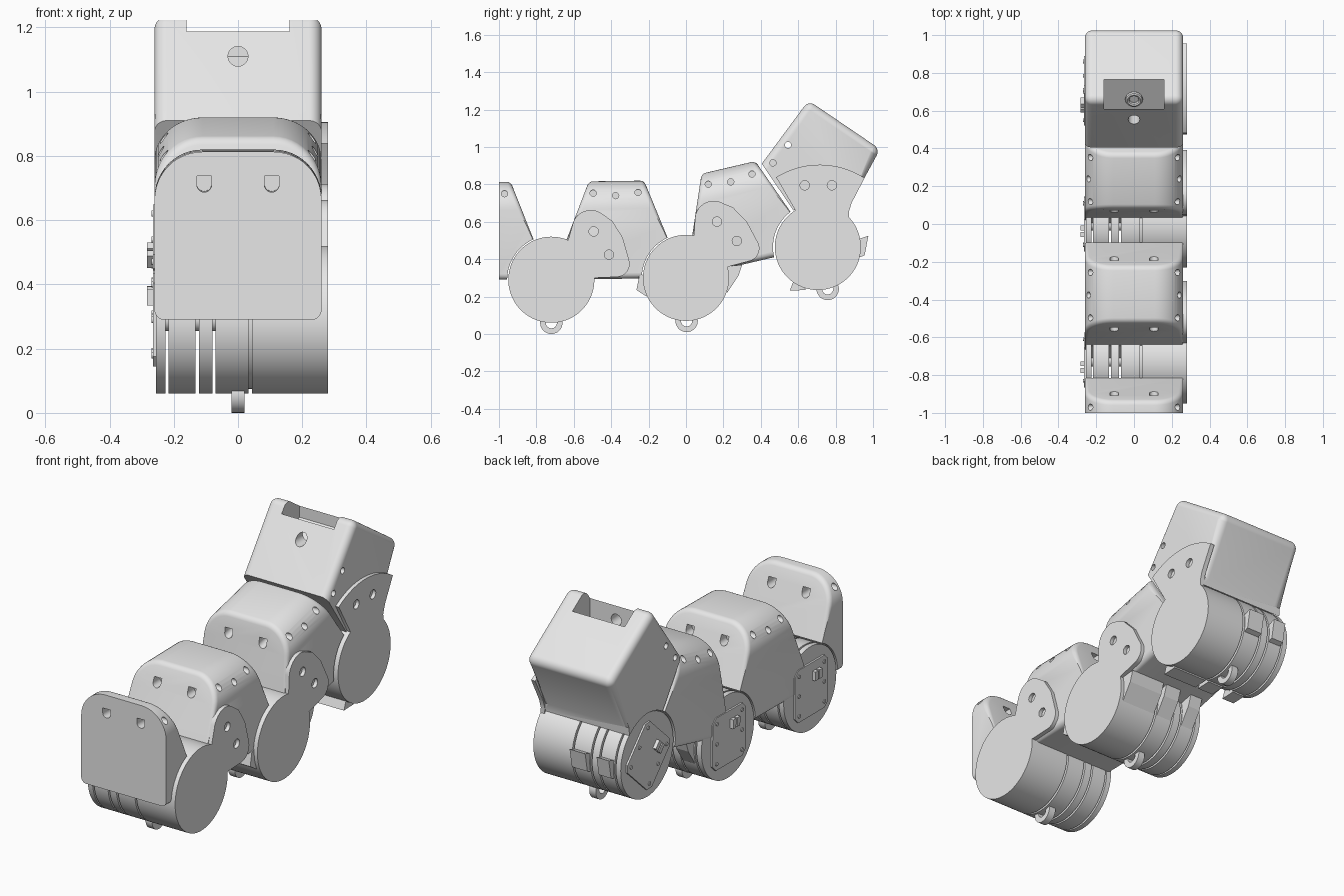
import bpy, bmesh, math
from mathutils import Matrix

cube = bpy.data.objects.get("Cube")
if cube:
    bpy.data.objects.remove(cube)

grey = bpy.data.materials.new("light grey plastic")
grey.use_nodes = True
grey.diffuse_color = (0.8, 0.8, 0.8, 1)
grey.node_tree.nodes["Principled BSDF"].inputs["Base Color"].default_value = (0.8, 0.8, 0.8, 1)

R = 0.23           # drum radius
HALF = 0.26        # half width of the hoods
PITCH = 0.72       # distance between joints
WORLD = Matrix()


def frame(y, z, degrees=0):
    return Matrix.Translation((0, y, z)) @ Matrix.Rotation(math.radians(degrees), 4, 'X')


def finish(bm, name, m=WORLD):
    bmesh.ops.recalc_face_normals(bm, faces=bm.faces)
    mesh = bpy.data.meshes.new(name)
    bm.to_mesh(mesh)
    bm.free()
    ob = bpy.data.objects.new(name, mesh)
    bpy.context.collection.objects.link(ob)
    mesh.transform(m)
    mesh.materials.append(grey)
    return ob


def extrude(bm, pts, a, b, axis='x'):
    """Prism: (y, z) points along x, or (x, z) points along y."""
    place = (lambda p, t: (t, *p)) if axis == 'x' else (lambda p, t: (p[0], t, p[1]))
    lo = [bm.verts.new(place(p, a)) for p in pts]
    hi = [bm.verts.new(place(p, b)) for p in pts]
    n = len(pts)
    faces = [bm.faces.new(lo), bm.faces.new(hi[::-1])]
    for i in range(n):
        j = (i + 1) % n
        faces.append(bm.faces.new((lo[i], hi[i], hi[j], lo[j])))
    bmesh.ops.recalc_face_normals(bm, faces=faces)


def arc(c, r, a0=0, a1=360, n=48):
    closed = a1 - a0 == 360
    steps = n if closed else n + 1
    return [(c[0] + r * math.cos(math.radians(a0 + (a1 - a0) * i / n)),
             c[1] + r * math.sin(math.radians(a0 + (a1 - a0) * i / n))) for i in range(steps)]


def prism(name, pts, a, b, m=WORLD, axis='x'):
    bm = bmesh.new()
    extrude(bm, pts, a, b, axis)
    return finish(bm, name, m)


def activate(ob):
    bpy.ops.object.select_all(action='DESELECT')
    ob.select_set(True)
    bpy.context.view_layer.objects.active = ob


def cut(ob, shapes, m=WORLD):
    """Subtract a list of (points, start, end, axis) prisms."""
    for shape in shapes:
        tool = prism("cutter", *shape[:3], m, shape[3])
        tool.hide_render = True
        mod = ob.modifiers.new("cut", 'BOOLEAN')
        mod.object, mod.solver = tool, 'EXACT'
        activate(ob)
        bpy.ops.object.modifier_apply(modifier=mod.name)
        bpy.data.objects.remove(tool)


def smooth(ob, degrees=32):
    activate(ob)
    bpy.ops.object.shade_smooth_by_angle(angle=math.radians(degrees))


def side_holes(centres, r=0.017):
    return [(arc(c, r, n=16), s * 0.19, s * 0.32, 'x') for c in centres for s in (-1, 1)]


def slots(y0, y1):
    return [(arc((s * 0.105, 0.42), 0.023, 180, 360, 10) + [(s * 0.105 + 0.023, 0.447), (s * 0.105 - 0.023, 0.447)],
             y0, y1, 'y') for s in (-1, 1)]


# Arched hood that wraps the next joint
def hood(name, m, front_end=False):
    w, low, top, r, q = HALF, 0.0, 0.523, 0.15, 0.03
    section = (arc((w - q, low + q), q, 270, 360, 5) + arc((w - r, top - r), r, 0, 90, 12)
               + arc((r - w, top - r), r, 90, 180, 12) + arc((q - w, low + q), q, 180, 270, 5))
    bm = bmesh.new()
    extrude(bm, section, 0.44 if front_end else 0, PITCH, 'y')
    planes = [((0, 0.503, top), (0, 0.308, 0.122))]
    if not front_end:
        planes.append(((0, 0.208, top), (0, -0.308, 0.123)))
    for co, no in planes:
        geom = bm.verts[:] + bm.edges[:] + bm.faces[:]
        res = bmesh.ops.bisect_plane(bm, geom=geom, plane_co=co, plane_no=no, clear_outer=True)
        rim = [e for e in res["geom_cut"] if isinstance(e, bmesh.types.BMEdge)]
        bmesh.ops.contextual_create(bm, geom=rim)
    bmesh.ops.recalc_face_normals(bm, faces=bm.faces)
    sharp = [e for e in bm.edges if len(e.link_faces) == 2 and e.calc_face_angle() > 0.8
             and all(v.co.z > 0.1 for v in e.verts) and not (front_end and e.verts[0].co.y < 0.45)]
    bmesh.ops.bevel(bm, geom=sharp, offset=0.022, segments=4, profile=0.5, affect='EDGES')
    ob = finish(bm, name, m)
    holes = [(0.47, 0.46)] if front_end else [(0.23, 0.46), (0.35, 0.445), (0.47, 0.46)]
    cut(ob, [(arc((PITCH, 0), R + 0.006, n=96), -0.4, 0.4, 'x')] + side_holes(holes)
        + slots(0.49, 0.65) + (slots(0.4, 0.5) if front_end else slots(0.05, 0.225)), m)
    smooth(ob)


# Joint drum: separate slices on a thin shaft, with an eyelet underneath
def drum(name, m, m_eyelet):
    bm = bmesh.new()
    for a, b in ((-0.255, -0.226), (-0.217, -0.132), (-0.122, -0.08), (-0.07, 0.033), (0.043, 0.28)):
        extrude(bm, arc((0, 0), R, n=96), a, b)
    extrude(bm, arc((0, 0), 0.035), -0.25, 0.1)
    extrude(bm, arc((0, 0), 0.215), 0.02, 0.06)
    smooth(finish(bm, name + "_drum", m))
    eye = prism(name + "_eyelet", arc((0, -R), 0.06, n=32), -0.02, 0.02, m_eyelet)
    cut(eye, [(arc((0, -R), 0.03, n=24), -0.1, 0.1, 'x')], m_eyelet)
    smooth(eye)


# Circuit board with small parts on the drum's right face
def board(name, m):
    bm = bmesh.new()
    s, c = 0.145, 0.115
    extrude(bm, [(-s, -c), (-c, -s), (c, -s), (s, -c), (s, c), (c, s), (-c, s), (-s, c)], -0.265, -0.25)
    for y, z in ((-0.055, 0.07), (-0.02, 0.07)):
        extrude(bm, [(y - .013, z - .025), (y + .013, z - .025), (y + .013, z + .025), (y - .013, z + .025)], -0.284, -0.26)
    for y in (-0.11, 0.11):
        for z in (-0.11, 0, 0.11):
            extrude(bm, arc((y, z), 0.01, n=12), -0.27, -0.26)
    finish(bm, name + "_circuit_board", m)


# Side bracket with screw holes
def bracket(name, pts, holes, m):
    ob = prism(name + "_bracket", pts, HALF - 0.005, 0.28, m)
    cut(ob, [(arc(h, 0.025, n=24), 0.2, 0.3, 'x') for h in holes], m)
    smooth(ob)


joint_a, joint_b, joint_c = frame(-0.72, 0.29, 0.8), frame(0, 0.3, 13.2), frame(0.705, 0.465)
hood("front_hood", frame(-0.72 - PITCH, 0.29), True)
hood("middle_hood", joint_a)
hood("rear_hood", joint_b)
drum("front", joint_a, frame(-0.72, 0.29))
drum("middle", joint_b, frame(0, 0.3, 0.8))
drum("rear", joint_c, frame(0.705, 0.465, 13.2))
board("front", frame(-0.72, 0.29))
board("middle", frame(0, 0.3, 0.8))
board("rear", frame(0.705, 0.465, 43))

lobe = [(0, 0), (0.09, 0.2)] + arc((0.215, 0.27), 0.1, 160, 60, 10) + [(0.33, 0.31), (0.385, 0.22)] \
    + arc((0.35, 0.08), 0.07, 20, -90, 10)
bracket("front", lobe, [(0.23, 0.255), (0.31, 0.13)], joint_a)
bracket("middle", lobe, [(0.23, 0.255), (0.31, 0.13)], joint_b)
fan = [(0.6, 0.58), (0.588, 0.655)] + arc((0.715, 0.465), 0.44, 122, 57, 20) + [(0.885, 0.7), (0.87, 0.65), (0.875, 0.6)]
bracket("rear", fan, [(0.635, 0.795), (0.78, 0.795)], WORLD)

# Head: prism with its upper edges heavily rounded
bm = bmesh.new()
extrude(bm, [(0.62, 0.58), (0.575, 0.66), (0.405, 0.91), (0.655, 1.248), (1.038, 0.988), (0.87, 0.68), (0.86, 0.58)],
        -HALF, HALF)
corners = {(0.405, 0.91), (0.655, 1.248), (1.038, 0.988), (0.87, 0.68)}
high = {v for v in bm.verts if any(abs(v.co.y - y) + abs(v.co.z - z) < 1e-4 for y, z in corners)}
mouth = [e for e in bm.edges if abs(e.verts[0].co.x - e.verts[1].co.x) > 0.1
         and (e.verts[0].co.y < 0.5 or e.verts[0].co.z < 0.9)]
rounded = [e for e in bm.edges if set(e.verts) <= high and e not in mouth]
bmesh.ops.bevel(bm, geom=rounded, offset=0.15, segments=10, profile=0.5, affect='EDGES', clamp_overlap=True)
head = finish(bm, "head")
cut(head, [([(0.61, 1.0), (0.765, 1.11), (0.765, 1.4), (0.61, 1.4)], -0.16, 0.16, 'x'),
           (arc((0, 1.11), 0.031, n=24), 0.3, 0.64, 'y'),
           (arc((0.545, 1.01), 0.017, n=16), -0.4, 0.4, 'x')] + side_holes([(0.465, 0.915)])
    + [(arc((0.705, 0.465), R + 0.004, n=96), -0.4, 0.4, 'x')])
smooth(head)

# Socket ring in the head pocket
bpy.ops.mesh.primitive_torus_add(location=(0, 0.66, 1.045), rotation=(math.radians(35), 0, 0),
                                 major_radius=0.035, minor_radius=0.012, major_segments=24, minor_segments=8)
ring = bpy.context.object
ring.name = "socket_ring"
ring.data.materials.append(grey)
smooth(ring)

# Stop fins beside the drums
fins = {"middle_front": [(-0.265, 0.235), (-0.21, 0.2), (-0.2, 0.33), (-0.25, 0.31)],
        "middle_back": [(0.28, 0.31), (0.22, 0.22), (0.2, 0.36), (0.3, 0.37)],
        "rear_front": [(0.555, 0.232), (0.64, 0.235), (0.62, 0.3), (0.575, 0.285)],
        "rear_back": [(0.975, 0.525), (0.955, 0.42), (0.9, 0.4), (0.9, 0.5)]}
for name, pts in fins.items():
    bm = bmesh.new()
    for a, b in ((-0.21, -0.135), (-0.065, 0.03)) + (((0.05, 0.26),) if name != "rear_back" else ()):
        extrude(bm, pts, a, b)
    finish(bm, name + "_stop_fin")
